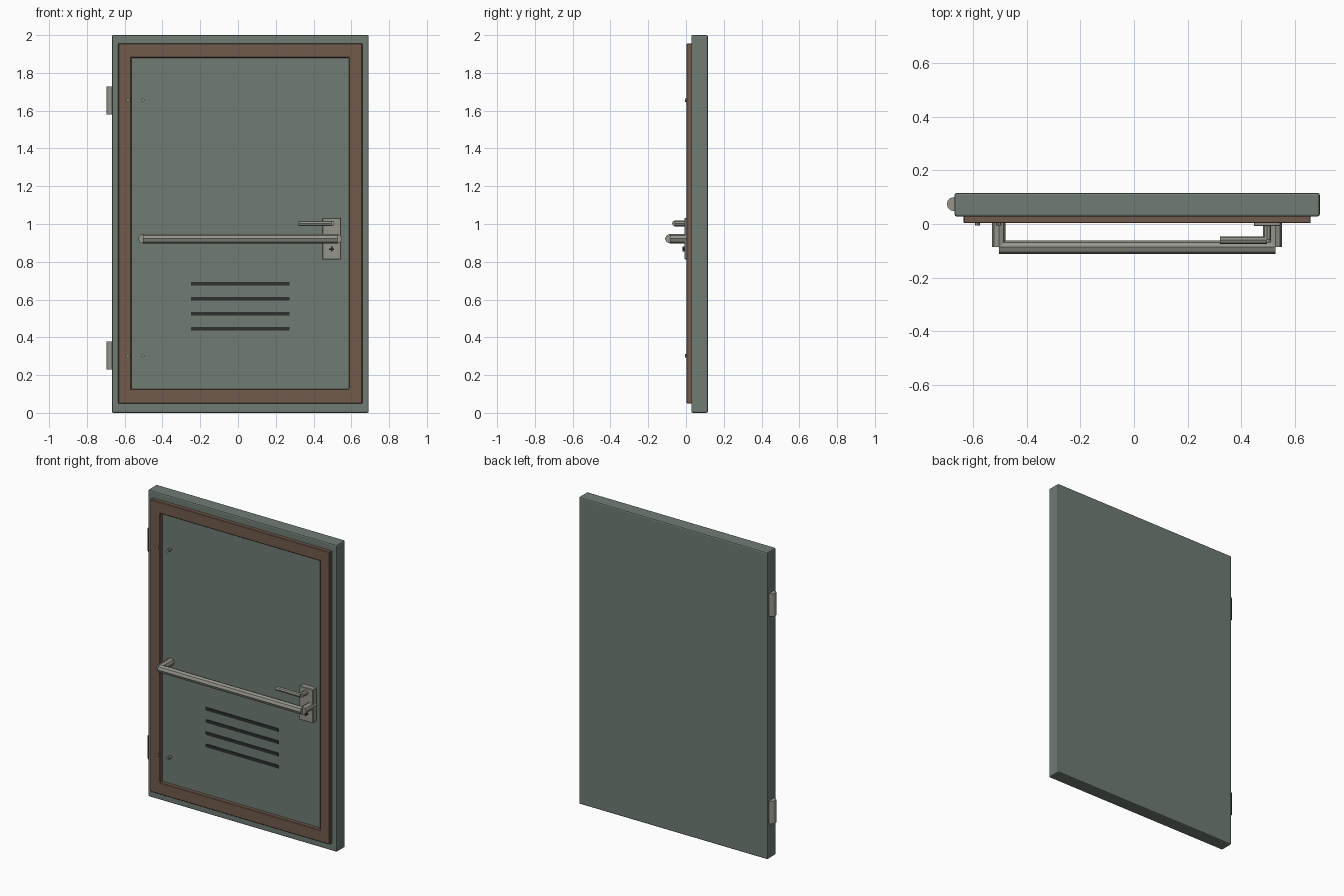
import bpy, bmesh, math
from mathutils import Matrix, Vector

if "Cube" in bpy.data.objects:
    bpy.data.objects.remove(bpy.data.objects["Cube"])


def material(name, rgb):
    m = bpy.data.materials.new(name)
    m.diffuse_color = (*rgb, 1)
    m.use_nodes = True
    m.node_tree.nodes["Principled BSDF"].inputs["Base Color"].default_value = m.diffuse_color
    return m


GREEN = material("door_green", (0.16, 0.20, 0.175))
BROWN = material("trim_brown", (0.17, 0.105, 0.075))
METAL = material("metal", (0.30, 0.30, 0.26))
DARK = material("dark", (0.025, 0.03, 0.027))


def finish(bm, name, mat, bevel=0, segments=1):
    bmesh.ops.recalc_face_normals(bm, faces=bm.faces[:])
    me = bpy.data.meshes.new(name)
    bm.to_mesh(me)
    bm.free()
    me.materials.append(mat)
    ob = bpy.data.objects.new(name, me)
    bpy.context.collection.objects.link(ob)
    if bevel:
        mod = ob.modifiers.new("bevel", "BEVEL")
        mod.width, mod.segments = bevel, segments
    return ob


def box(name, mat, x, y, z, bevel=0, segments=1):
    """Box from (min, max) ranges along each axis."""
    bm = bmesh.new()
    bmesh.ops.create_cube(bm, size=1)
    for v in bm.verts:
        v.co = [(r[0] + r[1]) / 2 + c * (r[1] - r[0]) for r, c in zip((x, y, z), v.co)]
    return finish(bm, name, mat, bevel, segments)


def rod(name, mat, a, b, radius, sides=8):
    """Faceted cylinder between two points."""
    a, b = Vector(a), Vector(b)
    bm = bmesh.new()
    turn = (b - a).to_track_quat("Z", "Y").to_matrix().to_4x4()
    bmesh.ops.create_cone(bm, cap_ends=True, segments=sides, radius1=radius, radius2=radius,
                          depth=(b - a).length, matrix=Matrix.Translation((a + b) / 2) @ turn)
    return finish(bm, name, mat)


# door slab
box("door_slab", GREEN, (-0.668, 0.692), (0.028, 0.116), (0, 2), 0.008, 2)

# raised rectangular trim frame
bm = bmesh.new()
outer, inner = (-0.634, 0.658, 0.05, 1.955), (-0.565, 0.588, 0.127, 1.88)
rings = []
for (x0, x1, z0, z1), y in ((outer, 0.035), (outer, 0.003), (inner, 0.003), (inner, 0.035)):
    rings.append([bm.verts.new((x, y, z)) for x, z in ((x0, z0), (x1, z0), (x1, z1), (x0, z1))])
for i in range(4):
    r, s = rings[i], rings[(i + 1) % 4]
    for j in range(4):
        k = (j + 1) % 4
        bm.faces.new((r[j], r[k], s[k], s[j]))
finish(bm, "trim_frame", BROWN, 0.003)

# ventilation slots
for i in range(4):
    z = 0.445 + 0.0797 * i
    box(f"vent_slot_{i + 1}", DARK, (-0.25, 0.273), (0.024, 0.04), (z - 0.01, z + 0.01))

# hinges with their screws
for label, z in (("lower", 0.303), ("upper", 1.655)):
    rod(f"hinge_{label}", METAL, (-0.671, 0.074, z - 0.074), (-0.671, 0.074, z + 0.074), 0.026, 12)
    for i, x in enumerate((-0.583, -0.504)):
        rod(f"screw_{label}_{i + 1}", METAL, (x, 0.035, z), (x, -0.006, z), 0.009)

# push bar on two posts
BAR_Y, BAR_Z = -0.086, 0.922
rod("push_bar", METAL, (-0.503, BAR_Y, BAR_Z), (0.526, BAR_Y, BAR_Z), 0.025)
for label, x in (("left", -0.503), ("right", 0.526)):
    rod(f"bar_post_{label}", METAL, (x, 0.035, BAR_Z), (x, BAR_Y, BAR_Z), 0.025)

# lock plate, lever handle and keyhole
box("lock_plate", METAL, (0.446, 0.546), (-0.008, 0.035), (0.813, 1.033), 0.003)
rod("lever_stem", METAL, (0.496, 0, 1.003), (0.496, -0.06, 1.003), 0.015)
rod("lever_handle", METAL, (0.32, -0.06, 1.003), (0.496, -0.06, 1.003), 0.014)
box("keyhole_vertical", DARK, (0.492, 0.499), (-0.018, -0.007), (0.854, 0.88))
box("keyhole_cross", DARK, (0.482, 0.509), (-0.018, -0.007), (0.8635, 0.8705))
